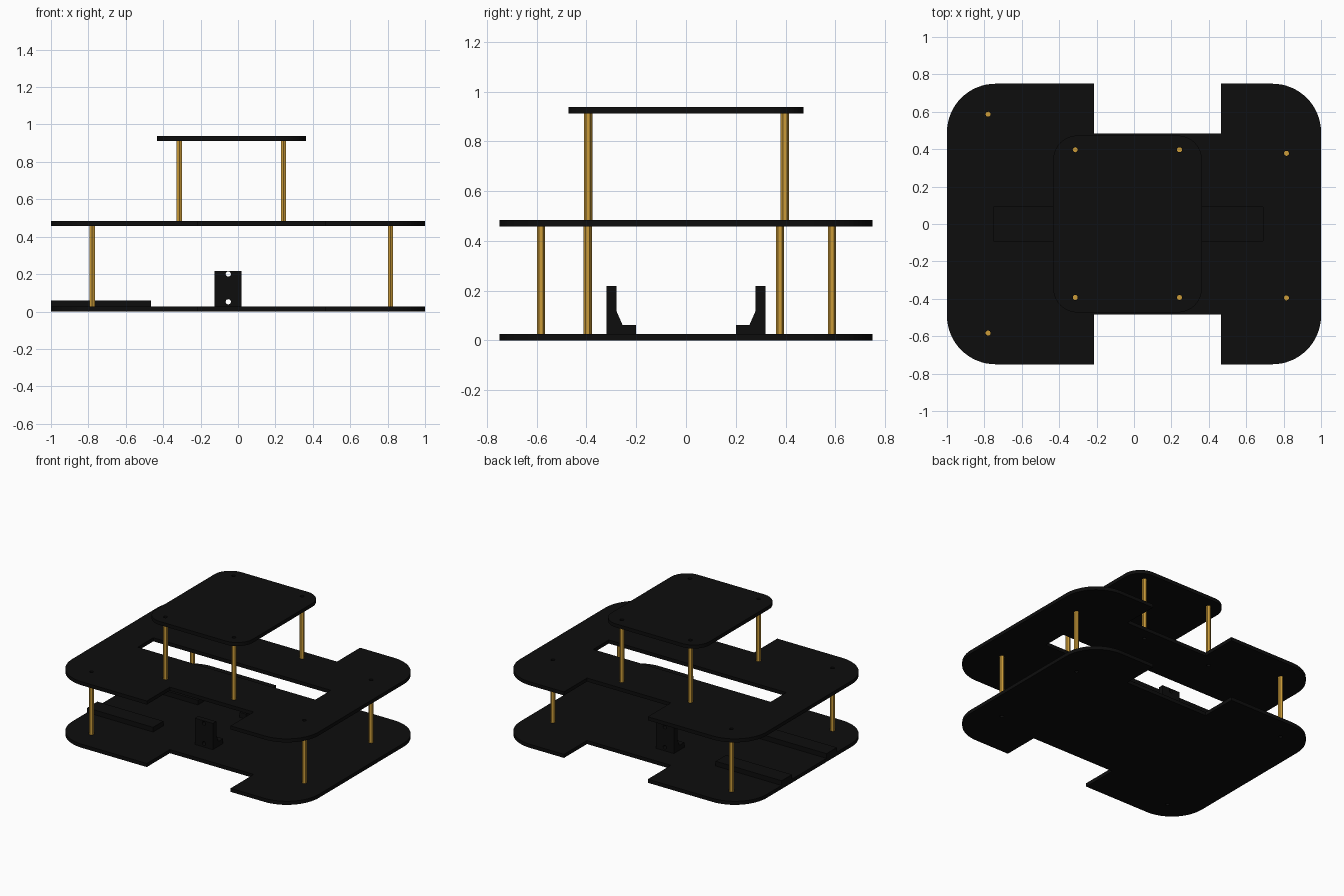
import bpy, bmesh
from math import pi, cos, sin
from mathutils import Matrix, Vector

if "Cube" in bpy.data.objects:
    bpy.data.objects.remove(bpy.data.objects["Cube"])


def material(name, rgb):
    m = bpy.data.materials.new(name)
    m.diffuse_color = (*rgb, 1)
    m.use_nodes = True
    m.node_tree.nodes["Principled BSDF"].inputs["Base Color"].default_value = m.diffuse_color
    return m


BLACK = material("black_acrylic", (0.004, 0.004, 0.004))
BRASS = material("brass", (0.6, 0.33, 0.04))
T = 0.026                       # plate thickness
MID, TOP = 0.458, 0.912         # undersides of the upper two plates
LOW_POSTS = [(-0.78, 0.587), (-0.78, -0.583), (0.815, 0.378), (0.815, -0.395)]
TOP_POSTS = [(x, y) for x in (-0.314, 0.243) for y in (-0.393, 0.397)]


def arc(cx, cy, r, a0, a1, n=16):
    return [(cx + r * cos(a0 + (a1 - a0) * i / n), cy + r * sin(a0 + (a1 - a0) * i / n))
            for i in range(n + 1)]


def circle(cx, cy, r):
    return arc(cx, cy, r, 0, 2 * pi, 16)[:-1]


def rect(x0, x1, y0, y1):
    return [(x0, y0), (x1, y0), (x1, y1), (x0, y1)]


def extrude(name, loops, depth, matrix):
    """Outline plus hole loops, filled and extruded from local z = 0 to depth."""
    cu = bpy.data.curves.new(name, 'CURVE')
    cu.dimensions, cu.fill_mode, cu.extrude = '2D', 'BOTH', depth / 2
    for pts in loops:
        s = cu.splines.new('POLY')
        s.points.add(len(pts) - 1)
        for p, (x, y) in zip(s.points, pts):
            p.co = (x, y, 0, 1)
        s.use_cyclic_u = True
    tmp = bpy.data.objects.new(name + "_curve", cu)
    bpy.context.collection.objects.link(tmp)
    bpy.context.view_layer.update()
    me = bpy.data.meshes.new_from_object(tmp.evaluated_get(bpy.context.evaluated_depsgraph_get()))
    bpy.data.objects.remove(tmp)
    bm = bmesh.new()
    bm.from_mesh(me)
    bmesh.ops.remove_doubles(bm, verts=bm.verts, dist=1e-5)
    bm.transform(matrix @ Matrix.Translation((0, 0, depth / 2)))
    bmesh.ops.recalc_face_normals(bm, faces=bm.faces)
    for f in bm.faces:
        f.smooth = False
    bm.to_mesh(me)
    bm.free()
    me.name = name
    me.materials.clear()
    me.materials.append(BLACK)
    ob = bpy.data.objects.new(name, me)
    bpy.context.collection.objects.link(ob)
    return ob


def at_z(z):
    return Matrix.Translation((0, 0, z))


def frame(u, v, w, origin):
    """Matrix sending local x, y, z to the given world axes."""
    m = Matrix((u, v, w)).transposed().to_4x4()
    m.translation = Vector(origin)
    return m


def holes(points):
    return [circle(x, y, 0.0135) for x, y in points]


# Chassis plate outline: rounded corners with wheel notches front and back
R = 0.26
half = (arc(1 - R, 0.75 - R, R, 0, pi / 2)
        + [(0.465, 0.75), (0.465, 0.483), (-0.215, 0.483), (-0.215, 0.75)]
        + arc(-1 + R, 0.75 - R, R, pi / 2, pi))
chassis = half + [(x, -y) for x, y in reversed(half)]

extrude("lower_plate", [chassis] + holes(LOW_POSTS), T, at_z(0))
extrude("middle_plate", [chassis, rect(-0.75, 0.69, -0.09, 0.09)]
        + holes(LOW_POSTS + TOP_POSTS), T, at_z(MID))

# Small rounded top plate
r, hx, hy, cx = 0.13, 0.3975, 0.473, -0.0345
deck = []
for k, (sx, sy) in enumerate([(1, 1), (-1, 1), (-1, -1), (1, -1)]):
    deck += arc(cx + sx * (hx - r), sy * (hy - r), r, k * pi / 2, (k + 1) * pi / 2)
extrude("top_plate", [deck] + holes(TOP_POSTS), T, at_z(TOP))


# Hexagonal brass standoffs
def standoff(name, x, y, z0, z1):
    bm = bmesh.new()
    bmesh.ops.create_cone(bm, cap_ends=True, segments=6, radius1=0.0165, radius2=0.0165,
                          depth=z1 - z0,
                          matrix=Matrix.Translation((x, y, (z0 + z1) / 2)))
    corner = max(bm.verts, key=lambda v: v.co.y).co.y - y
    if corner < 0.016:          # turn so that corners point along y
        bmesh.ops.rotate(bm, verts=bm.verts, cent=(x, y, 0), matrix=Matrix.Rotation(pi / 6, 3, 'Z'))
    me = bpy.data.meshes.new(name)
    bm.to_mesh(me)
    bm.free()
    me.materials.append(BRASS)
    bpy.context.collection.objects.link(bpy.data.objects.new(name, me))


for i, (x, y) in enumerate(LOW_POSTS):
    standoff(f"lower_standoff_{i + 1}", x, y, T, MID)
for i, (x, y) in enumerate(TOP_POSTS):
    standoff(f"upper_standoff_{i + 1}", x, y, MID + T, TOP)

# Motor brackets and low rails on both sides of the lower plate
profile = [(0.2, T), (0.32, T), (0.32, 0.218), (0.28, 0.218), (0.28, 0.12), (0.255, 0.062), (0.2, 0.062)]
for side, s in (("front", -1), ("back", 1)):
    for part, x0 in (("left", -0.126), ("right", -0.03)):
        extrude(f"{side}_bracket_{part}_rib", [profile], 0.05,
                frame((0, s, 0), (0, 0, 1), (1, 0, 0), (x0, 0, 0)))
    extrude(f"{side}_bracket_wall",
            [rect(-0.076, -0.03, T, 0.218), circle(-0.052, 0.2, 0.014), circle(-0.052, 0.052, 0.014)],
            0.04, frame((1, 0, 0), (0, 0, 1), (0, s, 0), (0, s * 0.28, 0)))
    extrude(f"{side}_rail", [rect(-1, -0.465, min(s * 0.2, s * 0.32), max(s * 0.2, s * 0.32))],
            0.034, at_z(T))
